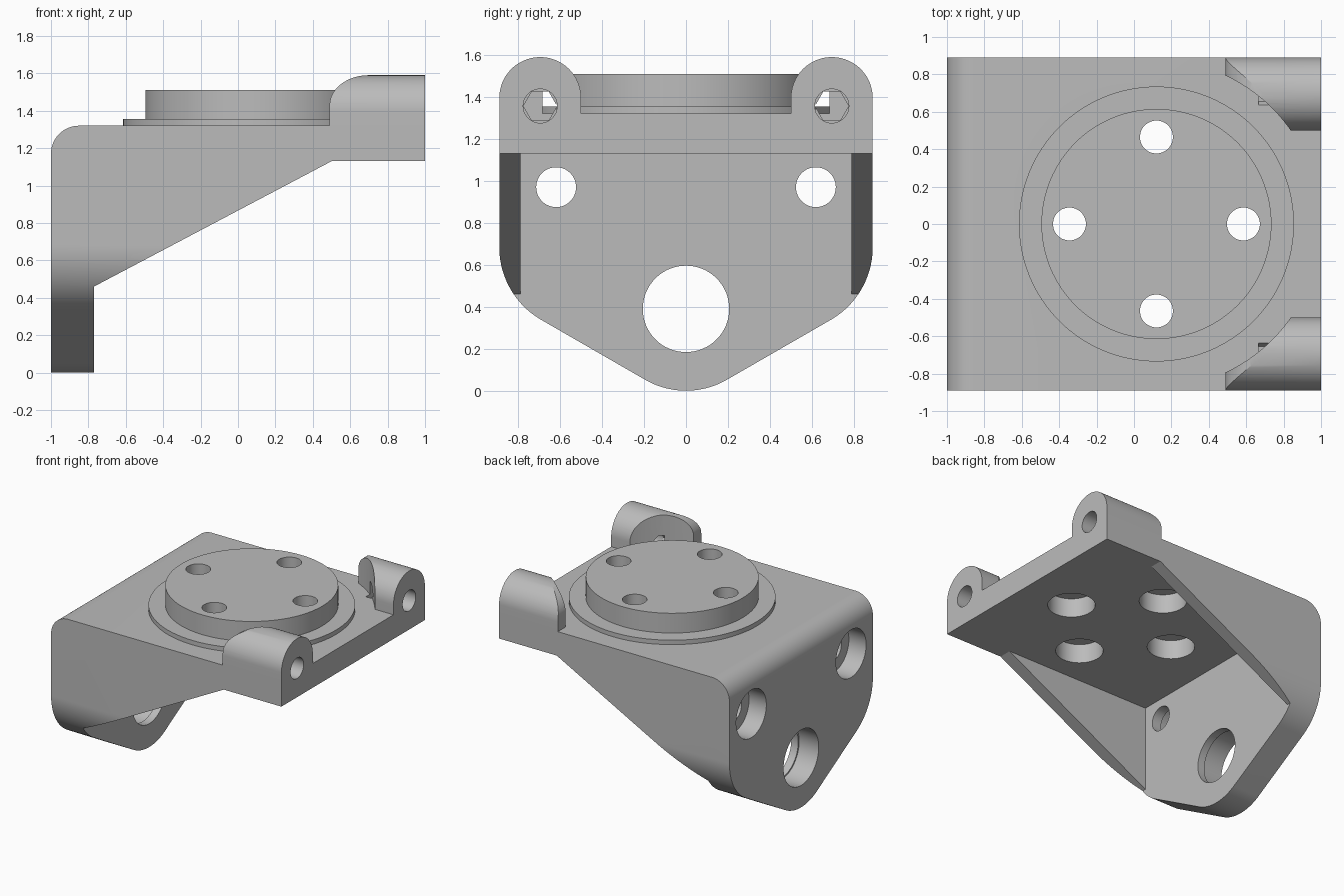
import bpy, bmesh, math
from mathutils import Vector

if "Cube" in bpy.data.objects:
    bpy.data.objects.remove(bpy.data.objects["Cube"], do_unlink=True)

grey = bpy.data.materials.new("light grey")
grey.use_nodes = True
COLOUR = (0.5, 0.5, 0.5, 1)
grey.diffuse_color = COLOUR
grey.node_tree.nodes["Principled BSDF"].inputs["Base Color"].default_value = COLOUR


def arc(cx, cy, r, start, end, steps=24):
    """Points along a circular arc, angles in degrees."""
    angles = [math.radians(start + (end - start) * i / steps) for i in range(steps + 1)]
    return [(cx + r * math.cos(a), cy + r * math.sin(a)) for a in angles]


def prism(name, points, axis, low, high):
    """Extrude a 2D outline along x, y or z."""
    place = {"x": lambda p, d: (d, p[0], p[1]),
             "y": lambda p, d: (p[0], d, p[1]),
             "z": lambda p, d: (p[0], p[1], d)}[axis]
    bm = bmesh.new()
    face = bm.faces.new([bm.verts.new(place(p, low)) for p in points])
    extruded = bmesh.ops.extrude_face_region(bm, geom=[face])["geom"]
    shift = Vector(place((0, 0), high - low))
    bmesh.ops.translate(bm, vec=shift, verts=[v for v in extruded if isinstance(v, bmesh.types.BMVert)])
    bmesh.ops.recalc_face_normals(bm, faces=bm.faces)
    mesh = bpy.data.meshes.new(name)
    bm.to_mesh(mesh)
    bm.free()
    mesh.materials.append(grey)
    obj = bpy.data.objects.new(name, mesh)
    bpy.context.collection.objects.link(obj)
    return obj


def cylinder(name, cx, cy, r, axis, low, high, sides=64):
    return prism(name, arc(cx, cy, r, 0, 360, sides)[:-1], axis, low, high)


def combine(target, other, operation):
    """Apply a boolean and discard the second object."""
    mod = target.modifiers.new(operation, "BOOLEAN")
    mod.operation = operation
    mod.solver = "EXACT"
    mod.object = other
    bpy.context.view_layer.objects.active = target
    bpy.ops.object.modifier_apply(modifier=mod.name)
    bpy.data.objects.remove(other, do_unlink=True)


HALF, TOP, UNDER = 0.89, 1.32, 1.13
WALL = -0.77
DISC_X = 0.12

# Bracket body: side profile with rounded top corner
side = [(-1, 0), (WALL, 0), (WALL, 0.46), (0.5, UNDER), (1, UNDER), (1, TOP)]
side += arc(-0.85, TOP - 0.15, 0.15, 90, 180)
body = prism("bracket_body", side, "y", -HALF, HALF)

# Wall outline: rounded shoulders tapering to a round tip
half = arc(0, 0.39, 0.39, 270, 300, 16)[1:] + arc(0.49, 0.684, 0.4, 300, 360)
half.append((HALF, 1.6))
outline = [(0, 0)] + half + [(-y, z) for y, z in reversed(half)]
outline = [(y * HALF / 0.89, z) for y, z in outline]
combine(body, prism("outline", outline, "x", -1.2, 1.2), "INTERSECT")

# Hollow between the two gussets
hollow = [(WALL, -0.2), (0.5, -0.2), (0.5, UNDER), (WALL, UNDER)]
combine(body, prism("hollow", hollow, "y", -0.79, 0.79), "DIFFERENCE")

# Flange and raised disc
combine(body, cylinder("flange", DISC_X, 0, 0.735, "z", 1.25, 1.355, 128), "UNION")
combine(body, cylinder("disc", DISC_X, 0, 0.615, "z", 1.22, 1.51, 128), "UNION")

# Hinge lugs, scooped around the disc and rounded at their inner ends
for s in (1, -1):
    section = [(0.5, TOP), (HALF, TOP)] + arc(0.695, 1.395, 0.195, 0, 180, 40)
    lug = prism("lug", [(s * y, z) for y, z in section], "x", 0.49, 1)
    nose = [(1.1, 1.2), (1.1, 1.59)]
    nose += [(0.7 + 0.21 * x, 1.43 + 0.16 * z) for x, z in arc(0, 0, 1, 90, 180)]
    nose.append((0.49, 1.2))
    combine(lug, prism("nose", nose, "y", -1, 1), "INTERSECT")
    combine(lug, cylinder("scoop", DISC_X, 0, 0.875, "z", 1.2, 1.8, 128), "DIFFERENCE")
    combine(body, lug, "UNION")

# Pin holes with hexagonal nut pockets
for s in (1, -1):
    combine(body, cylinder("nut_pocket", s * 0.695, 1.357, 0.08, "x", 0.665, 0.8, 6), "DIFFERENCE")
    combine(body, cylinder("pin_hole", s * 0.695, 1.357, 0.081, "x", 0.74, 1.1, 48), "DIFFERENCE")

# Four disc bolt holes, counterbored from below
for dx, dy in ((1, 0), (-1, 0), (0, 1), (0, -1)):
    x, y = DISC_X + 0.465 * dx, 0.465 * dy
    combine(body, cylinder("bolt_hole", x, y, 0.088, "z", 1.0, 1.7, 48), "DIFFERENCE")
    combine(body, cylinder("bolt_recess", x, y, 0.17, "z", 1.0, UNDER + 0.15), "DIFFERENCE")

# Wall holes, counterbored from the outside
for y, z, r, recess, depth in ((0.619, 0.97, 0.095, 0.187, 0.15),
                               (-0.619, 0.97, 0.095, 0.187, 0.15),
                               (0, 0.39, 0.206, 0.218, 0.17)):
    combine(body, cylinder("wall_hole", y, z, r, "x", -1.2, -0.6), "DIFFERENCE")
    combine(body, cylinder("wall_recess", y, z, recess, "x", -1.2, -1 + depth), "DIFFERENCE")

# Smooth the round surfaces, keep the edges crisp
bpy.ops.object.select_all(action="DESELECT")
body.select_set(True)
bpy.context.view_layer.objects.active = body
bpy.ops.object.shade_smooth_by_angle(angle=math.radians(25))
